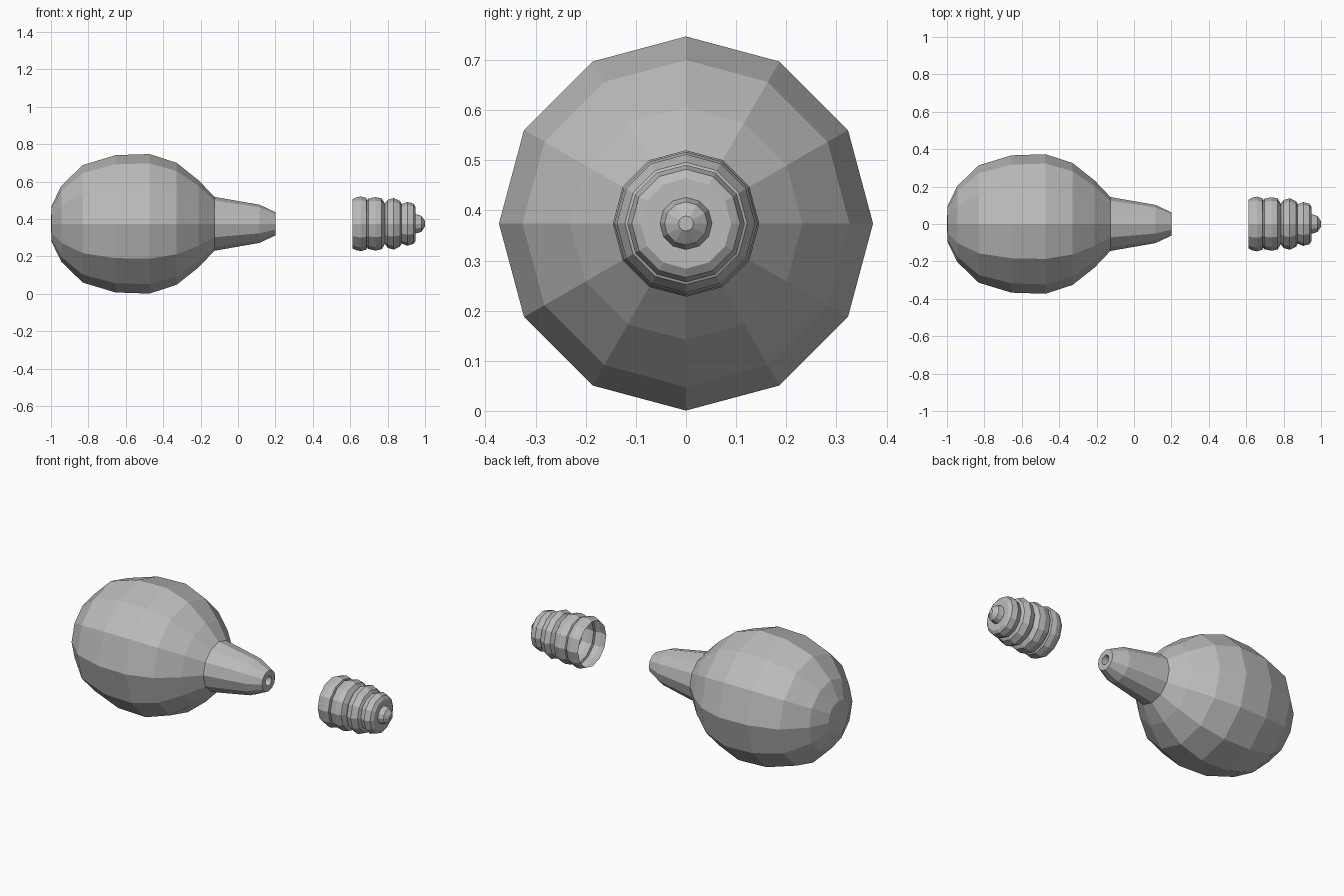
import bpy, bmesh
from math import sin, cos, pi

SIDES = 12
AXIS_Z = 0.374

cube = bpy.data.objects.get("Cube")
if cube:
    bpy.data.objects.remove(cube, do_unlink=True)

grey = bpy.data.materials.new("plain_grey")
grey.use_nodes = True
colour = (0.5, 0.5, 0.5, 1)
grey.diffuse_color = colour
grey.node_tree.nodes["Principled BSDF"].inputs["Base Color"].default_value = colour


def lathe(name, profile):
    """Turn (x, radius) points about the x axis; radius 0 makes a pole."""
    bm = bmesh.new()
    rings = []
    for x, r in profile:
        angles = [2 * pi * i / SIDES for i in range(SIDES if r else 1)]
        rings.append([bm.verts.new((x, r * cos(a), AXIS_Z + r * sin(a))) for a in angles])
    for a, b in zip(rings, rings[1:]):
        for i in range(SIDES):
            j = (i + 1) % SIDES
            if len(a) == 1:
                bm.faces.new((a[0], b[j], b[i]))
            elif len(b) == 1:
                bm.faces.new((a[i], a[j], b[0]))
            else:
                bm.faces.new((a[i], a[j], b[j], b[i]))
    bmesh.ops.recalc_face_normals(bm, faces=bm.faces)
    mesh = bpy.data.meshes.new(name)
    bm.to_mesh(mesh)
    bm.free()
    mesh.materials.append(grey)
    obj = bpy.data.objects.new(name, mesh)
    bpy.context.collection.objects.link(obj)


# Round bulb running into a tapered neck with a small recess in its tip
lathe("bulb", [
    (-1.0, 0), (-0.997, 0.095), (-0.945, 0.203), (-0.83, 0.314), (-0.655, 0.367),
    (-0.473, 0.373), (-0.328, 0.326), (-0.21, 0.232), (-0.126, 0.144),
    (0.115, 0.102), (0.2, 0.062), (0.2, 0.028), (0.16, 0.022), (0.16, 0)])

# Open-ended ribbed cap with a contact button
lathe("ribbed_cap", [
    (0.613, 0.132), (0.635, 0.142), (0.658, 0.146), (0.686, 0.138), (0.69, 0.126),
    (0.697, 0.135), (0.735, 0.143), (0.768, 0.136), (0.777, 0.122), (0.785, 0.108),
    (0.8, 0.128), (0.832, 0.138), (0.866, 0.122), (0.875, 0.105), (0.905, 0.117),
    (0.938, 0.108), (0.95, 0.09), (0.95, 0.052), (0.98, 0.043), (1.0, 0.015), (1.0, 0)])
